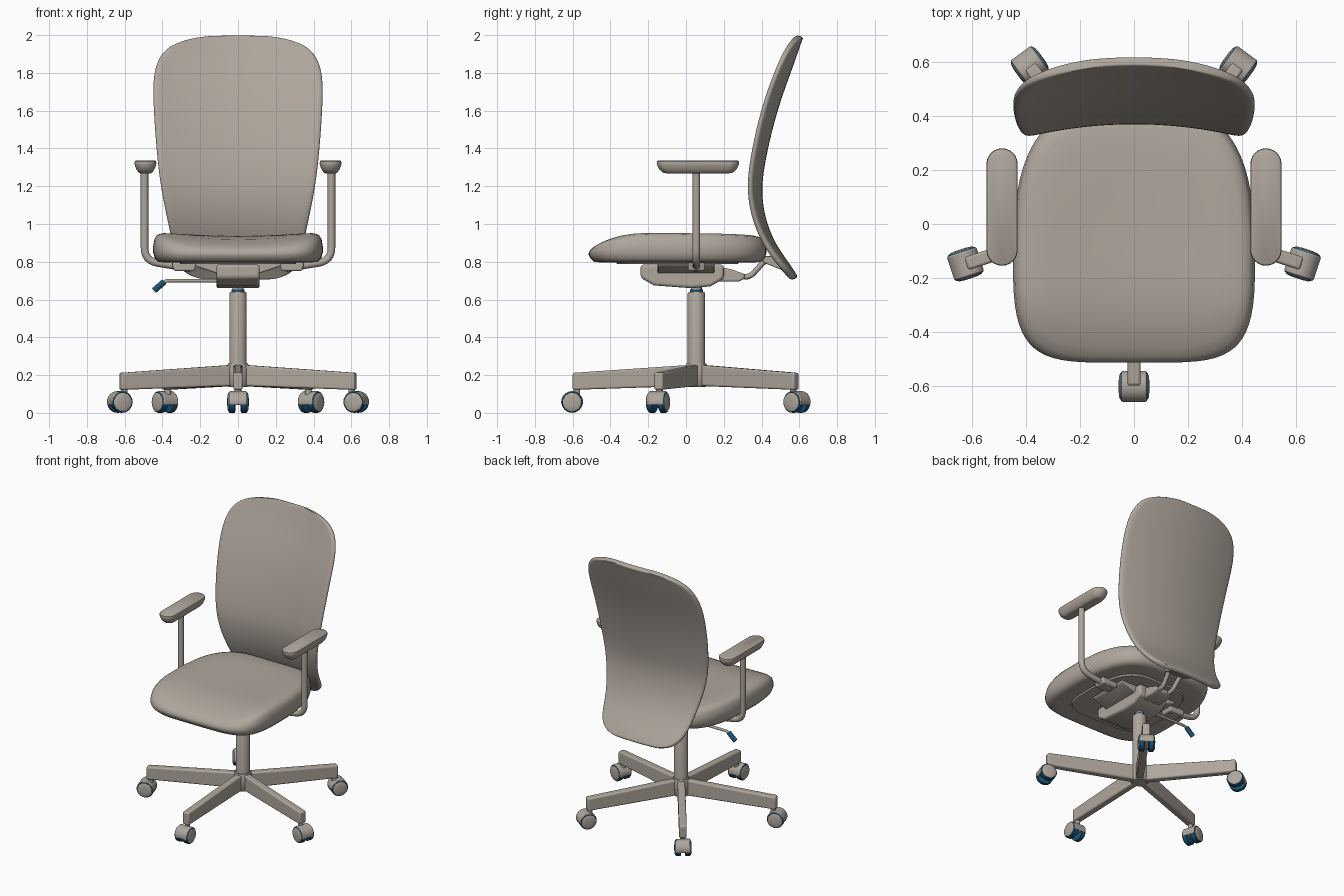
import bpy, bmesh, math
from mathutils import Matrix, Vector

cube = bpy.data.objects.get("Cube")
if cube:
    bpy.data.objects.remove(cube)


def material(name, rgb):
    m = bpy.data.materials.new(name)
    m.use_nodes = True
    m.diffuse_color = (*rgb, 1)
    m.node_tree.nodes["Principled BSDF"].inputs["Base Color"].default_value = (*rgb, 1)
    return m


BEIGE = material("warm_beige", (0.43, 0.385, 0.335))
BLUE = material("deep_blue", (0.01, 0.09, 0.19))
CENTRE = Vector((0, 0.055, 0))
TURN = Matrix.Rotation(math.pi / 2, 4, 'Z')   # lays a side profile along y


def finish(name, bm, mat, matrix=None, bevel=0, subsurf=0, solid=0, angle=40):
    bmesh.ops.recalc_face_normals(bm, faces=bm.faces)
    me = bpy.data.meshes.new(name)
    bm.to_mesh(me)
    bm.free()
    me.materials.append(mat)
    ob = bpy.data.objects.new(name, me)
    bpy.context.collection.objects.link(ob)
    if matrix:
        ob.matrix_world = matrix
    bpy.ops.object.select_all(action='DESELECT')
    ob.select_set(True)
    bpy.context.view_layer.objects.active = ob
    bpy.ops.object.shade_smooth_by_angle(angle=math.radians(angle))
    if solid:
        s = ob.modifiers.new("Thickness", 'SOLIDIFY')
        s.thickness, s.offset = solid, 0
    if bevel:
        b = ob.modifiers.new("Bevel", 'BEVEL')
        b.width, b.segments, b.limit_method = bevel, 3, 'ANGLE'
    if subsurf:
        s = ob.modifiers.new("Smooth", 'SUBSURF')
        s.levels = s.render_levels = subsurf
    return ob


def prism(name, profile, width, mat, matrix=None, bevel=0.0):
    """Extrude an x-z profile across local y."""
    bm = bmesh.new()
    a, b = ([bm.verts.new((x, s * width / 2, z)) for x, z in profile] for s in (-1, 1))
    bm.faces.new(a)
    bm.faces.new(b)
    for i in range(len(a)):
        j = (i + 1) % len(a)
        bm.faces.new((a[i], a[j], b[j], b[i]))
    return finish(name, bm, mat, matrix, bevel)


def loft(name, rings, mat, matrix=None, angle=40):
    """Skin closed rings of points and cap both ends."""
    bm = bmesh.new()
    loops = [[bm.verts.new(p) for p in r] for r in rings]
    for a, b in zip(loops, loops[1:]):
        for i in range(len(a)):
            j = (i + 1) % len(a)
            bm.faces.new((a[i], a[j], b[j], b[i]))
    bm.faces.new(loops[0])
    bm.faces.new(loops[-1])
    return finish(name, bm, mat, matrix, angle=angle)


def turned(name, profile, mat, matrix=None, n=32):
    """Lathe (radius, height) pairs about local z."""
    ring = [2 * math.pi * i / n for i in range(n)]
    return loft(name, [[(r * math.cos(t), r * math.sin(t), z) for t in ring]
                       for r, z in profile], mat, matrix)


def tube(name, points, radius, mat, soft=0.06):
    """Round bar through points, with each inner corner eased by a short arc."""
    pts = [Vector(p) for p in points]
    path = [pts[0]]
    for p, q, r in zip(pts, pts[1:], pts[2:]):
        a, b = q + (p - q).normalized() * soft, q + (r - q).normalized() * soft
        path += [a.lerp(q, t / 6).lerp(q.lerp(b, t / 6), t / 6) for t in range(7)]
    path.append(pts[-1])
    rings = []
    for i, p in enumerate(path):
        d = path[min(i + 1, len(path) - 1)] - path[max(i - 1, 0)]
        side = d.cross(Vector((0, 1, 0))).normalized()
        if side.length < 0.5:
            side = Vector((1, 0, 0))
        up = d.cross(side).normalized()
        rings.append([p + radius * (side * math.cos(t * math.pi / 8) + up * math.sin(t * math.pi / 8))
                      for t in range(16)])
    return loft(name, rings, mat)


# Seat cushion: rounded outline, narrower at the rear, nose dropping at the front
def seat_outline(scale, n=64):
    out = []
    for i in range(n):
        t = 2 * math.pi * i / n
        c, s = math.cos(t), math.sin(t)
        x = math.copysign(abs(c) ** 0.42, c) * 0.45
        y = math.copysign(abs(s) ** 0.48, s) * 0.47
        x *= 1 - 0.2 * max(0, (y + 0.05) / 0.52) ** 2
        out.append((x * scale, y * scale - 0.045))
    return out


def seat_ring(scale, z, top):
    ring = []
    for x, y in seat_outline(scale):
        drop = 0.065 * max(0, (-y - 0.22) / 0.29) ** 2
        ring.append((x, y, z + top * (0.018 * (x / 0.4) ** 2 - drop)))
    return ring


seat_rows = [(0.5, 0.8, 0), (0.88, 0.797, 0), (0.94, 0.8, 0), (0.98, 0.818, 0), (1, 0.845, 0.15),
             (1, 0.872, 0.4), (0.985, 0.905, 0.7), (0.95, 0.925, 0.9), (0.88, 0.934, 1),
             (0.7, 0.937, 1), (0.45, 0.936, 1), (0.2, 0.934, 1), (0.03, 0.933, 1)]
loft("seat_cushion", [seat_ring(*r) for r in seat_rows], BEIGE, angle=60)
loft("seat_pan", [[(x, y, z) for x, y in seat_outline(s)]
                  for s, z in ((0.68, 0.788), (0.7, 0.805))], BEIGE)

# Backrest: one thin shell, curved in both directions (height, half width, depth)
back_rows = [(0.71, 0.17, 0.578), (0.725, 0.25, 0.57), (0.76, 0.305, 0.548), (0.82, 0.335, 0.505),
             (0.9, 0.35, 0.452), (1.0, 0.37, 0.412), (1.1, 0.392, 0.39), (1.2, 0.41, 0.385),
             (1.3, 0.424, 0.397), (1.45, 0.438, 0.427), (1.6, 0.448, 0.467), (1.72, 0.452, 0.507),
             (1.81, 0.445, 0.54), (1.88, 0.42, 0.565), (1.93, 0.38, 0.582), (1.965, 0.31, 0.594),
             (1.985, 0.22, 0.602), (1.994, 0.11, 0.606)]
bm = bmesh.new()
grid = []
for z, w, y in back_rows:
    us = [i / 8 for i in range(-8, 9)]
    grid.append([bm.verts.new((u * w, y - 0.055 * (u * w / 0.43) ** 2, z)) for u in us])
for a, b in zip(grid, grid[1:]):
    for i in range(len(a) - 1):
        bm.faces.new((a[i], a[i + 1], b[i + 1], b[i]))
finish("backrest", bm, BEIGE, solid=0.034, subsurf=2, angle=180)

# Tilt mechanism under the seat
prism("mechanism_body", [(-0.24, 0.785), (-0.24, 0.715), (-0.17, 0.675), (0.03, 0.66),
                         (0.13, 0.67), (0.2, 0.71), (0.2, 0.785)], 0.23, BEIGE, TURN, 0.015)
prism("mechanism_wings", [(-0.24, 0.8), (-0.22, 0.775), (-0.1, 0.735), (0.1, 0.735),
                          (0.22, 0.775), (0.24, 0.8)], 0.3, BEIGE, None, 0.006)
prism("rear_pivot", [(0.17, 0.775), (0.17, 0.695), (0.28, 0.695), (0.31, 0.71),
                     (0.31, 0.735), (0.24, 0.76)], 0.14, BEIGE, TURN, 0.01)
for s, side in ((1, "left"), (-1, "right")):
    tube(f"back_support_{side}", [(s * 0.04, 0.26, 0.72), (s * 0.04, 0.34, 0.72),
                                  (s * 0.05, 0.42, 0.81), (s * 0.05, 0.53, 0.775)], 0.015, BEIGE, 0.03)
prism("back_bracket", [(0.4, 0.83), (0.41, 0.795), (0.56, 0.735), (0.56, 0.765), (0.46, 0.83)],
      0.16, BEIGE, TURN, 0.006)

# Armrests: bent post, clamp and tapered pad
def stadium(half_w, half_l, z, n=12):
    pts = []
    for end in (0, 1):
        for i in range(n + 1):
            t = math.pi * (i / n + end)
            pts.append((half_w * math.cos(t),
                        half_w * math.sin(t) + (1 - 2 * end) * (half_l - half_w), z))
    return pts


for s, side in ((1, "left"), (-1, "right")):
    tube(f"armrest_post_{side}", [(s * 0.495, 0.055, 1.29), (s * 0.495, 0.055, 0.805),
                                  (s * 0.25, 0.055, 0.765)], 0.02, BEIGE, 0.07)
    pad = [(0.026, 0.165, 1.268), (0.036, 0.185, 1.272), (0.048, 0.205, 1.29),
           (0.055, 0.214, 1.308), (0.058, 0.218, 1.322), (0.056, 0.216, 1.332), (0.052, 0.212, 1.335)]
    loft(f"armrest_pad_{side}", [stadium(*p) for p in pad], BEIGE,
         Matrix.Translation((s * 0.49, 0.063, 0)))
    prism(f"armrest_clamp_{side}", [(s * 0.22, 0.8), (s * 0.23, 0.752), (s * 0.34, 0.752),
                                    (s * 0.35, 0.795)], 0.09, BEIGE,
          Matrix.Translation(CENTRE), 0.008)

# Height lever with a coloured grip
tube("lever_rod", [(-0.08, 0.07, 0.7), (-0.385, 0.07, 0.7), (-0.415, 0.07, 0.67)], 0.009, BEIGE, 0.02)
tube("lever_grip", [(-0.39, 0.07, 0.695), (-0.445, 0.07, 0.647)], 0.016, BLUE)

# Gas column
at_centre = Matrix.Translation(CENTRE)
turned("column", [(0.046, 0.14), (0.046, 0.632), (0.042, 0.64)], BEIGE, at_centre)
turned("column_collar", [(0.034, 0.638), (0.034, 0.652)], BLUE, at_centre)
turned("column_neck", [(0.028, 0.64), (0.028, 0.69)], BEIGE, at_centre)
turned("base_hub", [(0.05, 0.138), (0.06, 0.15), (0.06, 0.24), (0.052, 0.262)], BEIGE, at_centre)

# Five-legged base with twin-wheel casters
hood = [(0.058 * math.cos(math.radians(a)), 0.058 * math.sin(math.radians(a)))
        for a in range(-15, 200, 10)]
for k in range(5):
    spoke = at_centre @ Matrix.Rotation(math.radians(72 * k - 90), 4, 'Z')
    prism(f"base_leg_{k + 1}", [(0.02, 0.255), (0.02, 0.143), (0.655, 0.122), (0.655, 0.212)],
          0.05, BEIGE, spoke, 0.01)
    caster = spoke @ Matrix.Translation((0.658, 0, 0.057))
    turned(f"caster_stem_{k + 1}", [(0.018, 0.03), (0.018, 0.09)], BEIGE,
           caster @ Matrix.Translation((-0.025, 0, 0)), 16)
    prism(f"caster_hood_{k + 1}", hood, 0.092, BEIGE, caster, 0.005)
    for s in (-1, 1):
        axle = caster @ Matrix.Rotation(-s * math.pi / 2, 4, 'X')
        side = "left" if s > 0 else "right"
        turned(f"caster_wheel_{k + 1}_{side}", [(0.05, 0.014), (0.0565, 0.018), (0.0565, 0.044),
                                                (0.052, 0.049)], BLUE, axle, 24)
        turned(f"caster_cap_{k + 1}_{side}", [(0.05, 0.046), (0.049, 0.051), (0.04, 0.055),
                                              (0.02, 0.057)], BEIGE, axle, 24)
